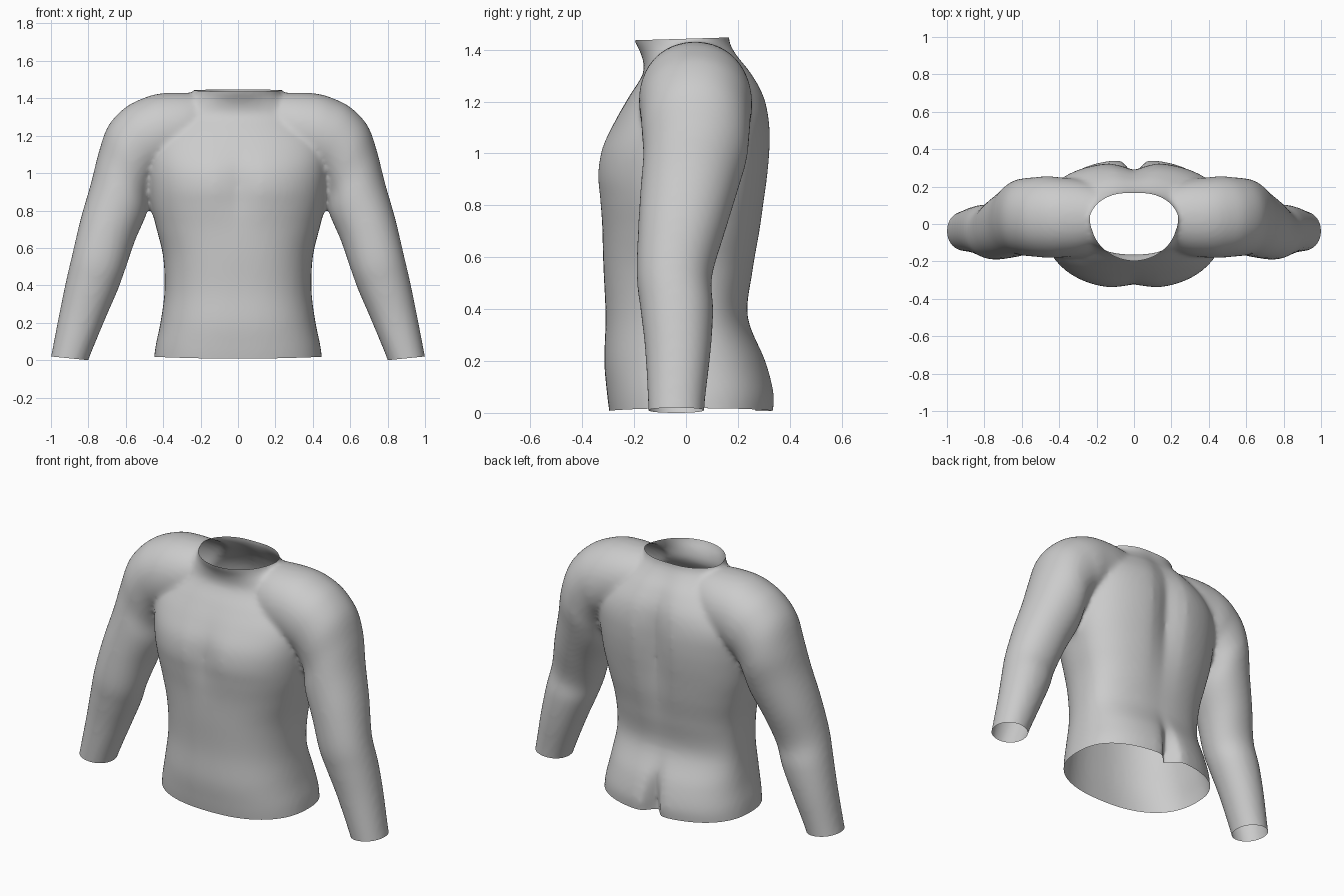
import bpy
import bmesh
import math
from mathutils import Vector

SIDES = 64    # points around each cross-section
STEPS = 5     # blended sections between two given ones
VOXEL = 0.014

cube = bpy.data.objects.get("Cube")
if cube:
    bpy.data.objects.remove(cube, do_unlink=True)

# Body sections: height, half width, front y, back y
BODY = [
    (-.1, .46, -.28, .33), (0, .45, -.295, .34), (.08, .44, -.305, .342),
    (.2, .415, -.315, .31), (.37, .393, -.31, .24), (.55, .4, -.318, .262),
    (.7, .435, -.325, .29), (.82, .465, -.338, .308), (.92, .48, -.347, .322),
    (1.02, .49, -.33, .33), (1.12, .49, -.28, .328), (1.22, .45, -.22, .308),
    (1.31, .37, -.165, .26), (1.38, .28, -.172, .205),
    (1.44, .232, -.2, .175), (1.56, .23, -.22, .17),
]

# Sleeve sections: outer x, outer z, inner x, inner z, front y, back y
SLEEVE = [
    (.12, 1.42, .12, 1.08, -.11, .19), (.28, 1.43, .27, 1.03, -.165, .235),
    (.42, 1.425, .38, 1.0, -.18, .25), (.52, 1.395, .42, .98, -.18, .255),
    (.61, 1.345, .44, .96, -.175, .25), (.695, 1.25, .46, .92, -.17, .245),
    (.745, 1.11, .475, .87, -.165, .235), (.785, .95, .49, .78, -.175, .2),
    (.84, .76, .55, .64, -.185, .15), (.885, .57, .605, .48, -.19, .1),
    (.92, .42, .645, .37, -.175, .105), (.955, .25, .71, .22, -.157, .095),
    (1, .02, .8, 0, -.145, .07), (1.03, -.12, .84, -.14, -.14, .07),
]


def blend(rows):
    """Pass a smooth curve through the given rows of values."""
    result = []
    for i in range(len(rows) - 1):
        a, b, c, d = (rows[max(0, min(len(rows) - 1, i + k))] for k in (-1, 0, 1, 2))
        for s in range(STEPS):
            t = s / STEPS
            result.append([
                q + t / 2 * (r - p + t * (2 * p - 5 * q + 4 * r - w + t * (3 * (q - r) + w - p)))
                for p, q, r, w in zip(a, b, c, d)])
    return result + [list(rows[-1])]


def bump(value, centre, width):
    return math.exp(-((value - centre) / width) ** 2)


def rounded(angle, power):
    """Point on a unit superellipse."""
    c, s = math.cos(angle), math.sin(angle)
    return (math.copysign(abs(c) ** (2 / power), c),
            math.copysign(abs(s) ** (2 / power), s))


def body_ring(row):
    z, half, front, back = row
    middle = .03
    power = 2.0 + .4 * max(0, min(1, (1.4 - z) * 4))
    ring = []
    for i in range(SIDES):
        u, v = rounded(math.tau * i / SIDES, power)
        x = u * half
        if v > 0:
            # Spine groove and the deeper cleft below it
            groove = .045 * bump(z, 1, .35) * bump(x, 0, .075)
            cleft = .085 * bump(z, .03, .17) * bump(x, 0, .04)
            y = middle + v * (back - middle) - groove - cleft
        else:
            # Shallow hollow between the chest muscles
            hollow = .025 * bump(z, .93, .16) * bump(x, 0, .08)
            y = middle + v * (middle - front) + hollow
        ring.append(Vector((x, y, z)))
    return ring


def sleeve_ring(row, side):
    ox, oz, ix, iz, front, back = row
    outer, inner = Vector((ox, 0, oz)), Vector((ix, 0, iz))
    ring = []
    for i in range(SIDES):
        u, v = rounded(math.tau * i / SIDES, 2.1)
        p = (outer + inner) / 2 + (outer - inner) / 2 * u
        p.y = (front + back) / 2 + (back - front) / 2 * v
        p.x *= side
        ring.append(p)
    return ring


def loft(bm, rings):
    """Closed tube through a list of rings."""
    loops = [[bm.verts.new(p) for p in ring] for ring in rings]
    for low, high in zip(loops, loops[1:]):
        for i in range(SIDES):
            j = (i + 1) % SIDES
            bm.faces.new((low[i], low[j], high[j], high[i]))
    bm.faces.new(loops[0][::-1])
    bm.faces.new(loops[-1])


def hem_lift(x):
    """Gentle rise of the hem and cuff edges towards the outside."""
    x = abs(x)
    return .008 + .05 * x * x if x < .62 else .1 * (x - .8)


def cut(bm, point, normal):
    bmesh.ops.bisect_plane(bm, geom=bm.verts[:] + bm.edges[:] + bm.faces[:],
                           plane_co=point, plane_no=normal, clear_outer=True)


# Body and both sleeves as closed volumes
bm = bmesh.new()
loft(bm, [body_ring(row) for row in blend(BODY)])
for side in (-1, 1):
    loft(bm, [sleeve_ring(row, side) for row in blend(SLEEVE)])
bmesh.ops.recalc_face_normals(bm, faces=bm.faces[:])
mesh = bpy.data.meshes.new("shirt")
bm.to_mesh(mesh)
bm.free()
shirt = bpy.data.objects.new("shirt", mesh)
bpy.context.collection.objects.link(shirt)

# Fuse the volumes into one skin
remesh = shirt.modifiers.new("fuse", 'REMESH')
remesh.mode = 'VOXEL'
remesh.voxel_size = VOXEL
graph = bpy.context.evaluated_depsgraph_get()
fused = bpy.data.meshes.new_from_object(shirt.evaluated_get(graph))
shirt.modifiers.clear()
shirt.data = fused
bpy.data.meshes.remove(mesh)
fused.name = "shirt"

# Soften the seams, then open the neck, hem and cuffs
bm = bmesh.new()
bm.from_mesh(fused)
for _ in range(4):
    bmesh.ops.smooth_vert(bm, verts=bm.verts[:], factor=.5,
                          use_axis_x=True, use_axis_y=True, use_axis_z=True)
cut(bm, (0, 0, 1.442), (0, -.03, 1))
for v in bm.verts:
    v.co.z -= hem_lift(v.co.x)
cut(bm, (0, 0, 0), (0, 0, -1))
for v in bm.verts:
    v.co.z += hem_lift(v.co.x)
for f in bm.faces:
    f.smooth = True
bm.to_mesh(fused)
bm.free()

# Plain grey cloth
grey = bpy.data.materials.new("grey_cloth")
grey.use_nodes = True
colour = (.6, .6, .6, 1)
grey.diffuse_color = colour
grey.node_tree.nodes["Principled BSDF"].inputs["Base Color"].default_value = colour
fused.materials.clear()
fused.materials.append(grey)
